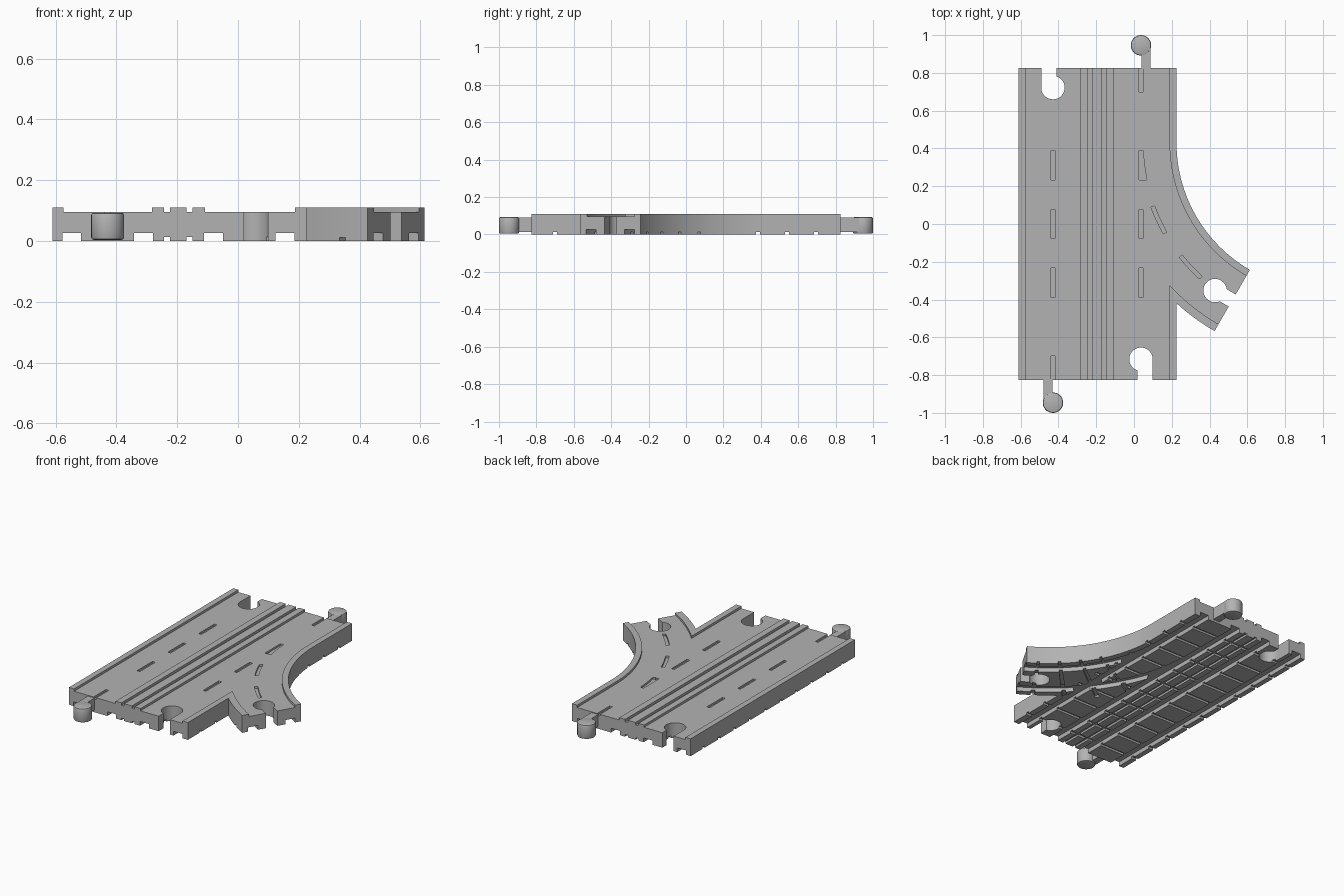
import bpy, bmesh
from math import sin, cos, radians, pi
from mathutils import Matrix

if "Cube" in bpy.data.objects:
    bpy.data.objects.remove(bpy.data.objects["Cube"])

grey = bpy.data.materials.new("track grey")
grey.use_nodes = True
colour = (0.45, 0.45, 0.45, 1)
grey.diffuse_color = colour
grey.node_tree.nodes["Principled BSDF"].inputs["Base Color"].default_value = colour

# Main dimensions
LEFT, RIGHT, END = -0.611, 0.225, 0.825
TOP, DECK = 0.11, 0.095
LANES = (-0.429, 0.037)
MIDDLE = -0.196
CX, CY, RADIUS, HALF = 1.002, 0.43, 0.964, 0.187
TURN = 60


def arc(r, a, b, steps=32):
    """Points on the branch curve, by angle travelled from the main lane."""
    angles = [radians(a + (b - a) * i / steps) for i in range(steps + 1)]
    return [(CX - r * cos(t), CY - r * sin(t)) for t in angles]


def sector(r0, r1, a, b, steps=32):
    return arc(r1, a, b, steps) + arc(r0, b, a, steps)


def rect(x0, x1, y0, y1):
    return [(x0, y0), (x1, y0), (x1, y1), (x0, y1)]


def circle(x, y, r, n=40):
    return [(x + r * cos(2 * pi * i / n), y + r * sin(2 * pi * i / n)) for i in range(n)]


def prism(name, outlines, z0, z1):
    """Extrude plan outlines between two heights."""
    bm = bmesh.new()
    for pts in outlines:
        face = bm.faces.new([bm.verts.new((x, y, z0)) for x, y in pts])
        out = bmesh.ops.extrude_face_region(bm, geom=[face])
        verts = [v for v in out["geom"] if isinstance(v, bmesh.types.BMVert)]
        bmesh.ops.translate(bm, verts=verts, vec=(0, 0, z1 - z0))
    bmesh.ops.recalc_face_normals(bm, faces=bm.faces)
    mesh = bpy.data.meshes.new(name)
    bm.to_mesh(mesh)
    bm.free()
    mesh.materials.append(grey)
    obj = bpy.data.objects.new(name, mesh)
    bpy.context.collection.objects.link(obj)
    return obj


def activate(obj):
    bpy.ops.object.select_all(action='DESELECT')
    obj.select_set(True)
    bpy.context.view_layer.objects.active = obj


def cut(outlines, z0, z1):
    cutter = prism("cutter", outlines, z0, z1)
    cutter.hide_render = True
    activate(track)
    mod = track.modifiers.new("cut", 'BOOLEAN')
    mod.operation, mod.solver, mod.object = 'DIFFERENCE', 'EXACT', cutter
    bpy.ops.object.modifier_apply(modifier=mod.name)
    bpy.data.objects.remove(cutter)


# Track body: straight double lane with a curved branch
near, far = RADIUS - HALF, RADIUS + HALF
outline = [(LEFT, -END), (RIGHT, -END)] + arc(far, 47.55, TURN) + arc(near, TURN, 0)
outline += [(RIGHT, END), (LEFT, END)]
track = prism("track_body", [outline], 0, TOP)

# Road lanes and thin grooves of the middle kerb
Y = END + 0.1
cut([rect(-0.575, -0.283, -Y, Y), rect(-0.108, 0.188, -Y, Y),
     rect(-0.243, -0.223, -Y, Y), rect(-0.169, -0.149, -Y, Y)], DECK, 0.2)
cut([sector(near + 0.037, far - 0.042, 0, TURN + 4)], DECK, 0.2)

# Dashed centre lines
dashes = []
for i in range(-2, 3):
    y = i * 0.31
    for x in LANES:
        dashes.append(rect(x - 0.01, x + 0.01, y - 0.078, y + 0.078))
for side, x in zip((-1, 1), LANES):
    y0, y1 = sorted((side * 0.70, side * 0.86))
    dashes.append(rect(x - 0.01, x + 0.01, y0, y1))
# The end dashes sit beside the connectors only
dashes = [d for d in dashes if not 0.6 < abs(d[0][1] + d[2][1]) / 2 < 0.7]
cut(dashes, DECK - 0.012, 0.2)
cut([sector(RADIUS - 0.01, RADIUS + 0.01, a, a + 9.2, 8) for a in (2.6, 20.5, 38.5)],
    DECK - 0.012, 0.2)

# Wheel grooves underneath
cut([rect(x + s * 0.118 - 0.031, x + s * 0.118 + 0.031, -Y, Y)
     for x in LANES for s in (-1, 1)], -0.1, 0.027)
for s in (-1, 1):
    r = RADIUS + s * 0.118
    cut([sector(r - 0.031, r + 0.031, 3, TURN + 4)], -0.1, 0.027)
cut([rect(MIDDLE + s * 0.037 - 0.01, MIDDLE + s * 0.037 + 0.01, -Y, Y) for s in (-1, 1)],
    -0.1, 0.013)

# Sleeper lines underneath
cut([rect(LEFT - 0.1, RIGHT + 0.002, y - 0.01, y + 0.01)
     for y in [-0.7 + 0.155 * i for i in range(10)]], -0.1, 0.0125)
cut([sector(near - 0.05, far + 0.05, a - 0.6, a + 0.6, 2)
     for a in (27.5, 36.7, 45.9, 55.1)], -0.1, 0.012)

# Connector sockets: round hole plus slot to the edge
ex, ey = arc(RADIUS, 0, TURN)[-1]
ox, oy = sin(radians(TURN)), -cos(radians(TURN))


def at_branch(along, side):
    return (ex + ox * along - oy * side, ey + oy * along + ox * side)


holes = [circle(LANES[0], 0.722, 0.062), circle(LANES[1], -0.716, 0.062),
         circle(*at_branch(-0.105, 0), 0.062)]
slots = [rect(LANES[0] - 0.0615, LANES[0] + 0.018, 0.722, Y),
         rect(LANES[1] - 0.018, LANES[1] + 0.0615, -Y, -0.716),
         [at_branch(a, s) for a, s in
          ((-0.105, -0.037), (0.1, -0.037), (0.1, 0.037), (-0.105, 0.037))]]
cut(holes, -0.1, 0.3)
cut(slots, -0.1, 0.3)

# Connector pegs at opposite corners
parts = [track]
for side, x, name in ((-1, LANES[0], "front"), (1, LANES[1], "back")):
    knob = prism(name + "_connector_knob", [circle(x, side * 0.946, 0.054)], 0.004, 0.093)
    bevel = knob.modifiers.new("bevel", 'BEVEL')
    bevel.width, bevel.segments = 0.008, 2
    activate(knob)
    bpy.ops.object.modifier_apply(modifier=bevel.name)
    x0, x1 = sorted((x + side * 0.003, x + side * 0.05))
    y0, y1 = sorted((side * 0.82, side * 0.945))
    stem = prism(name + "_connector_stem", [rect(x0, x1, y0, y1)], 0.014, 0.09)
    parts += [knob, stem]

# Smooth curved walls, crisp edges
for obj in parts:
    activate(obj)
    bpy.ops.object.shade_smooth_by_angle(angle=radians(30))
